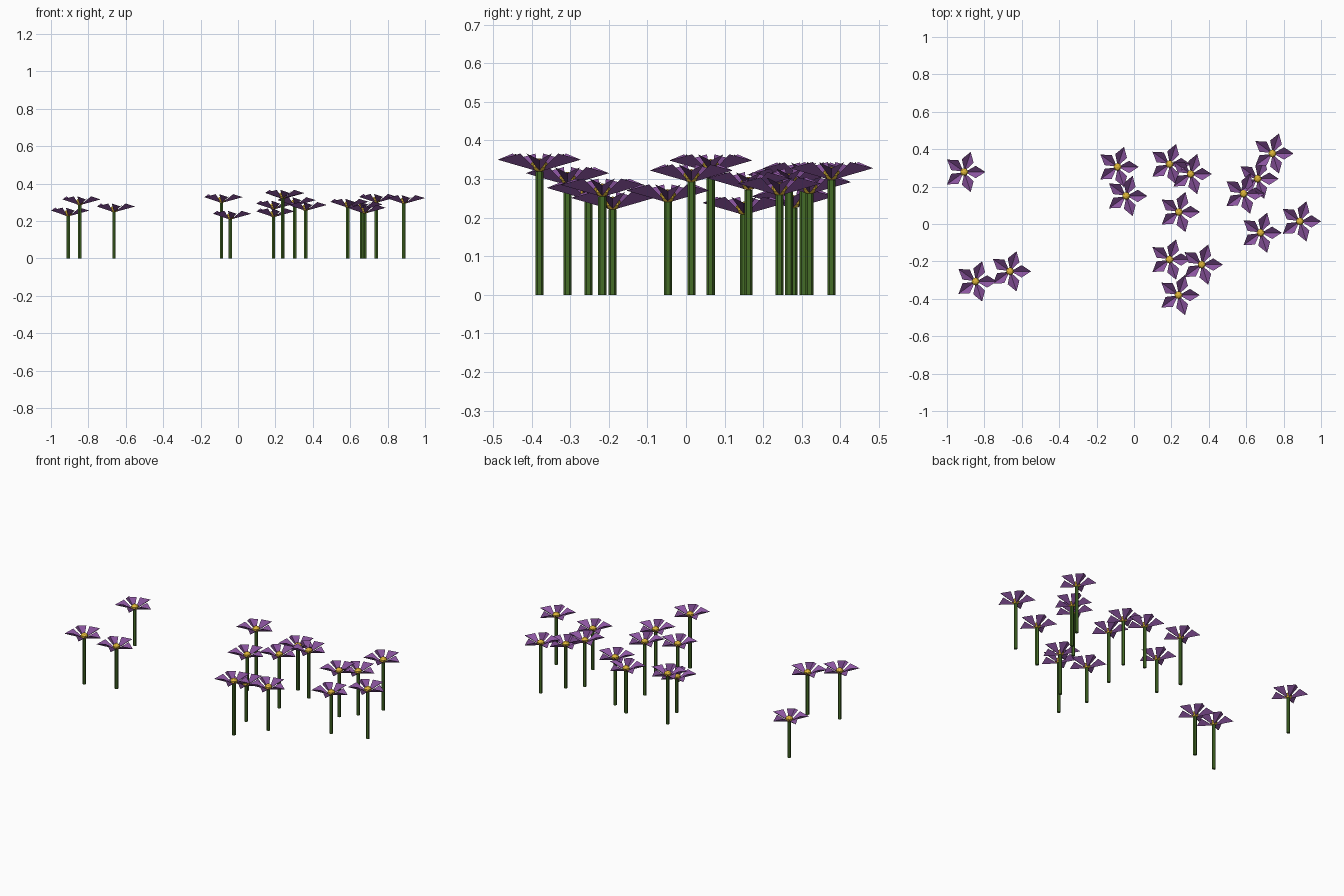
import bpy, bmesh
from math import radians
from mathutils import Matrix, Vector

if "Cube" in bpy.data.objects:
    bpy.data.objects.remove(bpy.data.objects["Cube"])

# Flower positions and stem heights
FLOWERS = [
    (-.908, .278, .225), (-.847, -.307, .285), (-.663, -.253, .247), (-.088, .305, .297),
    (-.042, .15, .208), (.19, .32, .262), (.303, .267, .281), (.24, .064, .318),
    (.19, -.19, .221), (.362, -.217, .255), (.238, -.38, .32), (.586, .162, .272),
    (.661, .242, .258), (.74, .377, .298), (.677, -.047, .24), (.887, .014, .292),
]


def material(name, color):
    m = bpy.data.materials.new(name)
    m.diffuse_color = (*color, 1)
    m.use_nodes = True
    m.node_tree.nodes["Principled BSDF"].inputs["Base Color"].default_value = m.diffuse_color
    return m


GREEN = material("stem_green", (.06, .15, .02))
PURPLE = material("petal_purple", (.26, .09, .35))
YELLOW = material("heart_yellow", (.75, .48, .04))


def finish(bm, name, mat, loc):
    mesh = bpy.data.meshes.new(name)
    bm.to_mesh(mesh)
    bm.free()
    mesh.materials.append(mat)
    ob = bpy.data.objects.new(name, mesh)
    ob.location = loc
    bpy.context.collection.objects.link(ob)


def stem(i, x, y, h):
    bm = bmesh.new()
    bmesh.ops.create_cone(bm, cap_ends=True, segments=6, radius1=.0105, radius2=.0105,
                          depth=h, matrix=Matrix.Translation((0, 0, h / 2)))
    finish(bm, f"stem_{i}", GREEN, (x, y, 0))


def petals(i, x, y, h):
    # Five kite petals, each folded into a valley along its midrib
    bm = bmesh.new()
    for k in range(5):
        rot = Matrix.Rotation(radians(72 * k), 3, 'Z')
        base, left, tip, right = [bm.verts.new(rot @ Vector(p)) for p in (
            (.004, 0, 0), (.062, .033, .046), (.113, 0, .03), (.062, -.033, .046))]
        bm.faces.new((base, tip, left))
        bm.faces.new((base, right, tip))
    finish(bm, f"petals_{i}", PURPLE, (x, y, h))


def heart(i, x, y, h):
    bm = bmesh.new()
    bmesh.ops.create_uvsphere(bm, u_segments=8, v_segments=5, radius=.022)
    bmesh.ops.scale(bm, vec=(1, 1, .8), verts=bm.verts)
    finish(bm, f"flower_heart_{i}", YELLOW, (x, y, h + .016))


for i, f in enumerate(FLOWERS):
    stem(i, *f)
    petals(i, *f)
    heart(i, *f)
